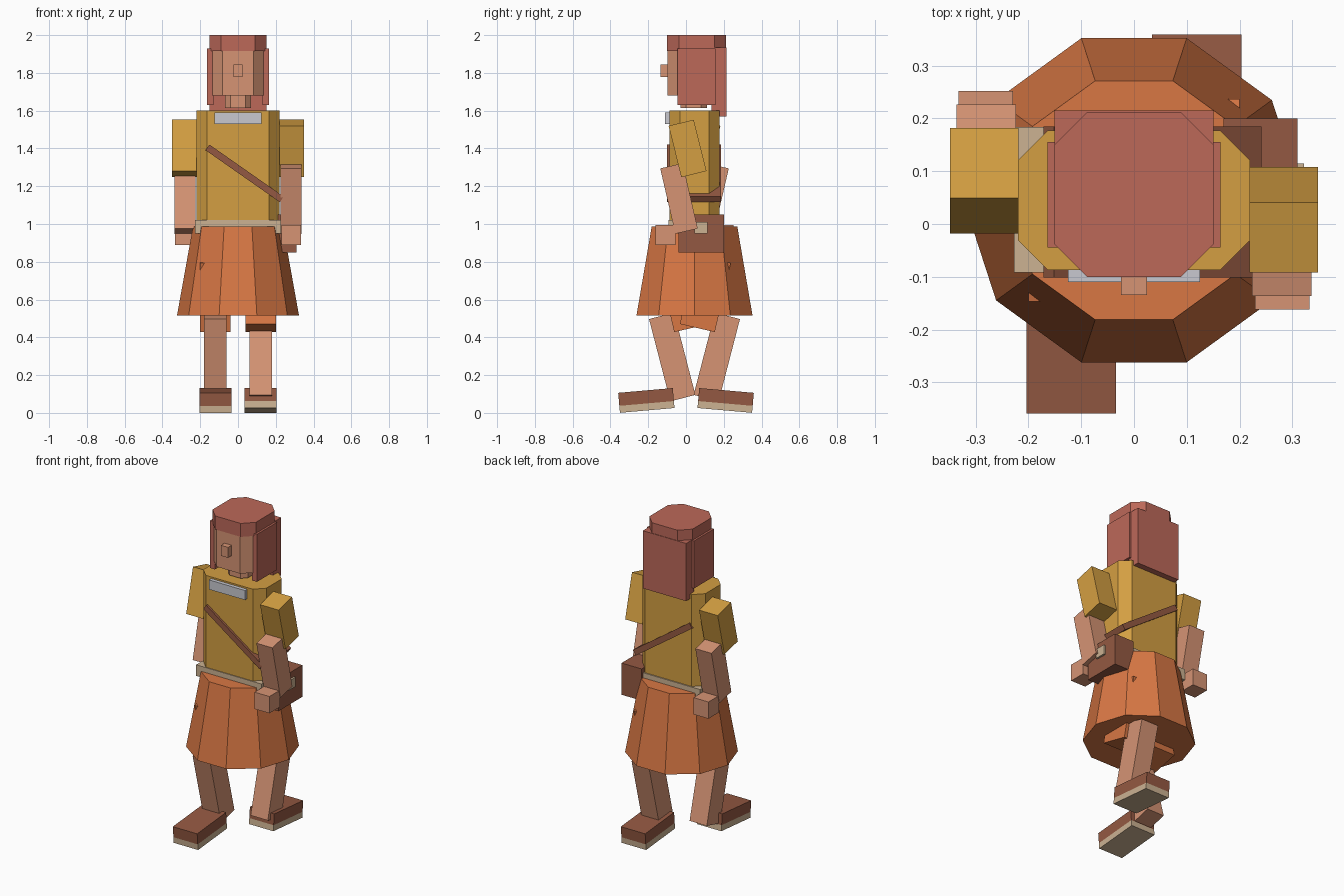
import bpy
import bmesh
from math import radians, sin, cos, tau
from mathutils import Matrix

cube = bpy.data.objects.get("Cube")
if cube:
    bpy.data.objects.remove(cube)

MID = 0.045  # depth of the body's centre line


def material(name, *rgb):
    mat = bpy.data.materials.new(name)
    linear = [((c / 255 + 0.055) / 1.055) ** 2.4 for c in rgb] + [1]
    mat.use_nodes = True
    mat.diffuse_color = linear
    mat.node_tree.nodes["Principled BSDF"].inputs["Base Color"].default_value = linear
    return mat


skin = material("skin", 214, 148, 116)
mustard = material("mustard cloth", 212, 159, 66)
orange = material("orange cloth", 216, 119, 68)
hair = material("auburn hair", 188, 104, 89)
leather = material("brown leather", 148, 89, 66)
tan = material("tan trim", 204, 178, 146)
pale = material("pale collar", 200, 201, 208)


def finish(name, bm, mat):
    bmesh.ops.recalc_face_normals(bm, faces=bm.faces)
    mesh = bpy.data.meshes.new(name)
    bm.to_mesh(mesh)
    bm.free()
    mesh.materials.append(mat)
    obj = bpy.data.objects.new(name, mesh)
    bpy.context.collection.objects.link(obj)
    return obj


def box(name, mat, centre, size, tilt=0, axis='X', shift=0):
    """Box turned about its centre; shift moves it along its own z."""
    bm = bmesh.new()
    place = (Matrix.Translation(centre) @ Matrix.Rotation(radians(tilt), 4, axis)
             @ Matrix.Translation((0, 0, shift)) @ Matrix.Diagonal((*size, 1)))
    bmesh.ops.create_cube(bm, size=1, matrix=place)
    return finish(name, bm, mat)


def loft(name, mat, low, high, z0, z1):
    """Closed solid between two outlines with the same number of points."""
    bm = bmesh.new()
    a = [bm.verts.new((x, y, z0)) for x, y in low]
    b = [bm.verts.new((x, y, z1)) for x, y in high]
    bm.faces.new(a)
    bm.faces.new(b)
    n = len(a)
    for i in range(n):
        j = (i + 1) % n
        bm.faces.new((a[i], a[j], b[j], b[i]))
    return finish(name, bm, mat)


def octagon(w, y0, y1, cut):
    return [(w - cut, y0), (w, y0 + cut), (w, y1 - cut), (w - cut, y1),
            (cut - w, y1), (-w, y1 - cut), (-w, y0 + cut), (cut - w, y0)]


def prism(name, mat, outline, z0, z1):
    return loft(name, mat, outline, outline, z0, z1)


def ring(radius, n=10):
    return [(radius * cos(tau * i / n), MID + radius * sin(tau * i / n)) for i in range(n)]


# Torso, skirt and trim
prism("torso", mustard, octagon(0.22, -0.087, 0.177, 0.056), 0.95, 1.6)
loft("skirt", orange, ring(0.323), ring(0.238), 0.515, 0.988)
box("belt", tan, (0, 0.046, 0.985), (0.455, 0.276, 0.07))
box("collar", pale, (0, -0.095, 1.56), (0.25, 0.03, 0.06))
box("shoulder_strap", leather, (0.035, 0.042, 1.268), (0.48, 0.286, 0.036), 35, 'Y')
box("satchel", leather, (0.24, 0.08, 0.95), (0.14, 0.24, 0.2))
box("satchel_clasp", tan, (0.311, 0.08, 0.98), (0.022, 0.07, 0.06))

# Head and hair
prism("neck", skin, octagon(0.07, -0.03, 0.11, 0.03), 1.613, 1.7)
prism("head", skin, octagon(0.14, -0.097, 0.2, 0.057), 1.68, 1.93)
prism("hair_top", hair, octagon(0.151, -0.1, 0.212, 0.062), 1.915, 2.0)
box("hair_back", hair, (0, 0.175, 1.752), (0.302, 0.08, 0.364))
box("nose", skin, (0, -0.117, 1.812), (0.05, 0.036, 0.066))

# Limbs, swinging in opposite directions on the two sides
for side, s in (("left", 1), ("right", -1)):
    def limb(part, mat, x, dy, z, size, tilt=0, shift=0, mid=MID):
        box(f"{side}_{part}", mat, (s * x, mid + s * dy, z), size, s * tilt, 'X', shift)

    box(f"{side}_side_hair", hair, (s * 0.147, 0.055, 1.78), (0.034, 0.2, 0.3))
    limb("sleeve", mustard, 0.284, -0.037, 1.4, (0.13, 0.137, 0.28), 14)
    limb("forearm", skin, 0.28, -0.082, 1.135, (0.112, 0.122, 0.355), 13)
    limb("hand", skin, 0.281, -0.154, 0.943, (0.104, 0.106, 0.106))
    limb("thigh", orange, 0.12, 0.057, 0.632, (0.16, 0.19, 0.375), -13)
    limb("shin", skin, 0.12, 0.118, 0.296, (0.12, 0.137, 0.45), -14.5)
    limb("shoe", leather, 0.119, 0.21, 0.067, (0.17, 0.29, 0.069), -5, 0.0175, 0)
    limb("shoe_sole", tan, 0.119, 0.21, 0.067, (0.17, 0.29, 0.037), -5, -0.0355, 0)
